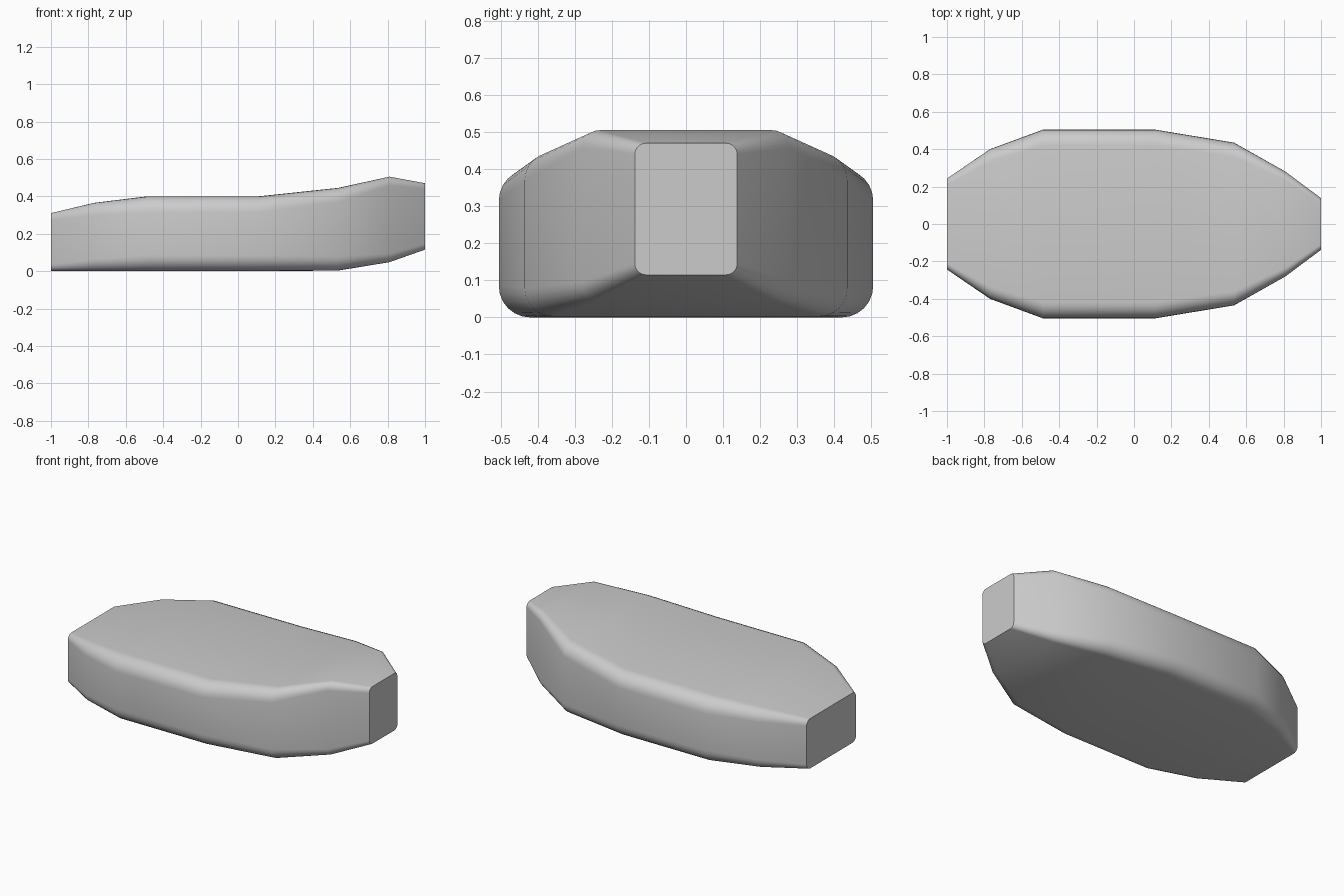
import bpy, bmesh
from math import radians, sin, cos, pi

cube = bpy.data.objects.get("Cube")
if cube:
    bpy.data.objects.remove(cube, do_unlink=True)

# Plain grey material
grey = bpy.data.materials.new("light grey")
grey.use_nodes = True
colour = (0.6, 0.6, 0.6, 1)
grey.diffuse_color = colour
grey.node_tree.nodes["Principled BSDF"].inputs["Base Color"].default_value = colour

# Cross-sections along the hull: x, half width, bottom, top, corner radius
STATIONS = [
    (-1.0, 0.243, 0.0, 0.31, 0.035),
    (-0.77, 0.40, 0.0, 0.365, 0.065),
    (-0.485, 0.505, 0.0, 0.40, 0.085),
    (0.11, 0.505, 0.0, 0.40, 0.085),
    (0.535, 0.435, 0.003, 0.445, 0.075),
    (0.81, 0.28, 0.048, 0.505, 0.047),
    (1.0, 0.138, 0.115, 0.47, 0.03),
]
STEPS = 6


def rounded_section(x, half, low, high, r):
    """Points of a rounded rectangle in the plane at x."""
    corners = [(half - r, high - r), (r - half, high - r),
               (r - half, low + r), (half - r, low + r)]
    points = []
    for i, (y, z) in enumerate(corners):
        for k in range(STEPS + 1):
            a = pi / 2 * (i + k / STEPS)
            points.append((x, y + r * cos(a), z + r * sin(a)))
    return points


# Hull body, lofted through the sections with flat end caps
bm = bmesh.new()
rings = [[bm.verts.new(p) for p in rounded_section(*s)] for s in STATIONS]
for a, b in zip(rings, rings[1:]):
    n = len(a)
    for i in range(n):
        j = (i + 1) % n
        bm.faces.new((a[i], a[j], b[j], b[i]))
bm.faces.new(rings[0])
bm.faces.new(rings[-1])
bmesh.ops.recalc_face_normals(bm, faces=bm.faces)

mesh = bpy.data.meshes.new("hull_body")
bm.to_mesh(mesh)
bm.free()
mesh.materials.append(grey)
hull = bpy.data.objects.new("hull_body", mesh)
bpy.context.collection.objects.link(hull)

# Smooth sides, crisp ends
bpy.ops.object.select_all(action="DESELECT")
hull.select_set(True)
bpy.context.view_layer.objects.active = hull
bpy.ops.object.shade_smooth_by_angle(angle=radians(40))
